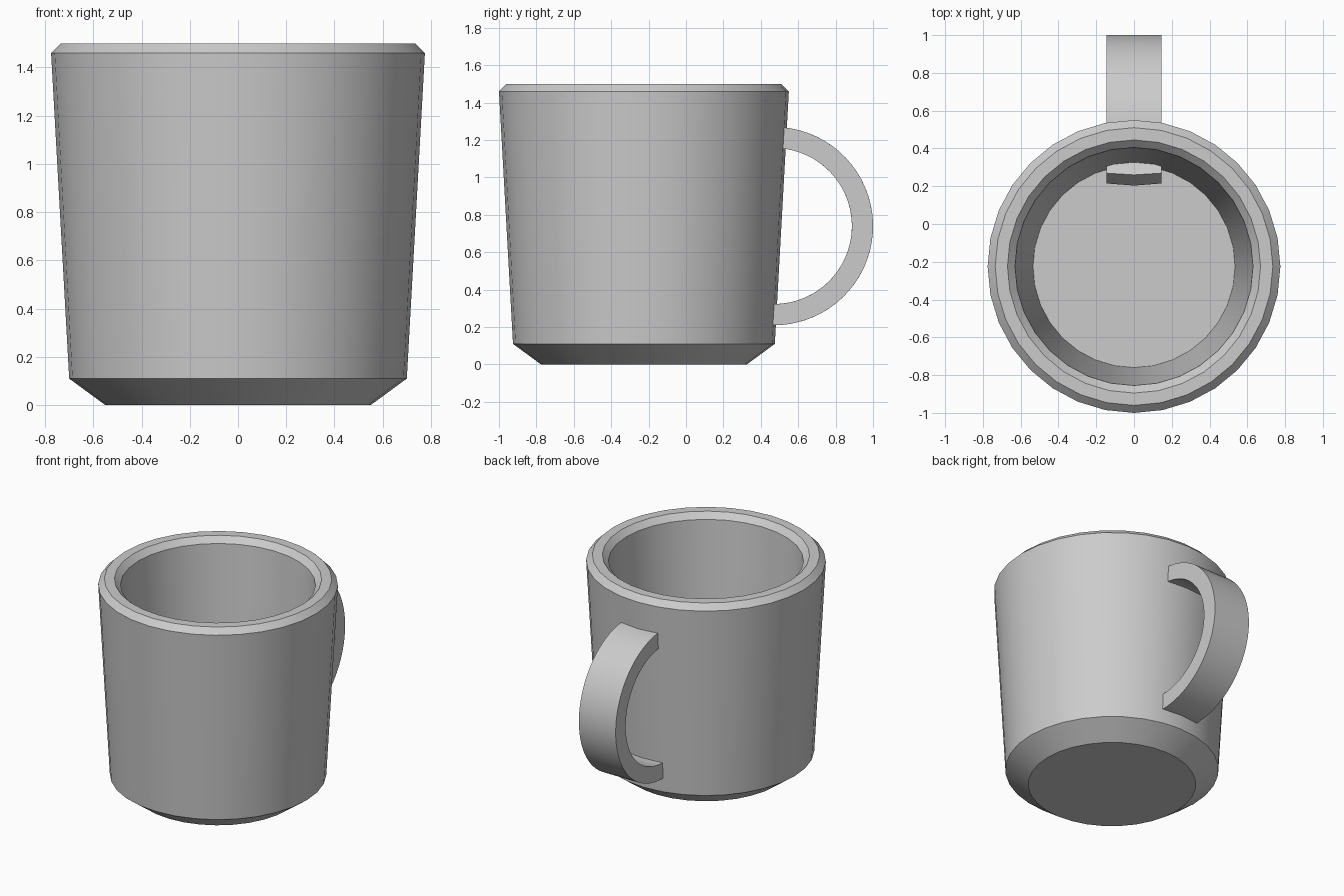
import bpy, bmesh, math

cube = bpy.data.objects.get("Cube")
if cube:
    bpy.data.objects.remove(cube, do_unlink=True)

SIDES = 32
CUP_Y = -0.225

# Single plain grey
grey = bpy.data.materials.new("plain_grey")
grey.use_nodes = True
colour = (0.6, 0.6, 0.6, 1)
grey.diffuse_color = colour
grey.node_tree.nodes["Principled BSDF"].inputs["Base Color"].default_value = colour


def finish(name, bm, y):
    bmesh.ops.recalc_face_normals(bm, faces=bm.faces)
    mesh = bpy.data.meshes.new(name)
    bm.to_mesh(mesh)
    bm.free()
    mesh.materials.append(grey)
    obj = bpy.data.objects.new(name, mesh)
    obj.location.y = y
    bpy.context.collection.objects.link(obj)
    bpy.ops.object.select_all(action="DESELECT")
    obj.select_set(True)
    bpy.context.view_layer.objects.active = obj
    bpy.ops.object.shade_smooth_by_angle(angle=math.radians(25))
    return obj


def bridge(bm, a, b, closed=True):
    n = len(a)
    for i in range(n if closed else n - 1):
        j = (i + 1) % n
        bm.faces.new((a[i], a[j], b[j], b[i]))


# Cup: outer wall, chamfered rim, inner wall and floor as one lathed profile
profile = [(0.55, 0), (0.70, 0.11), (0.775, 1.46), (0.735, 1.5),
           (0.67, 1.5), (0.63, 1.46), (0.535, 0.11)]
bm = bmesh.new()
rings = []
for r, z in profile:
    angles = [math.tau * i / SIDES for i in range(SIDES)]
    rings.append([bm.verts.new((r * math.cos(a), r * math.sin(a), z)) for a in angles])
for lower, upper in zip(rings, rings[1:]):
    bridge(bm, lower, upper)
bm.faces.new(rings[0])
bm.faces.new(rings[-1])
finish("cup", bm, CUP_Y)

# Handle: flat band swept on an arc, its lower end reaching inside the cup
OUTER, INNER, HALF_WIDTH, MID_Z = 0.53, 0.417, 0.145, 0.74
STEPS = 40
bm = bmesh.new()
sections = []
for i in range(STEPS + 1):
    t = i / STEPS
    section = []
    for radius, x in ((OUTER, -1), (OUTER, 0), (OUTER, 1),
                      (INNER, 1), (INNER, 0), (INNER, -1)):
        end = -118.8 if x else -120.2
        a = math.radians(91 + (end - 91) * t)
        section.append(bm.verts.new((x * HALF_WIDTH, radius * math.cos(a),
                                     MID_Z + radius * math.sin(a))))
    sections.append(section)
for a, b in zip(sections, sections[1:]):
    bridge(bm, a, b)
for s in (sections[0], sections[-1]):
    bm.faces.new((s[0], s[1], s[4], s[5]))
    bm.faces.new((s[1], s[2], s[3], s[4]))
finish("handle", bm, 0.47)
